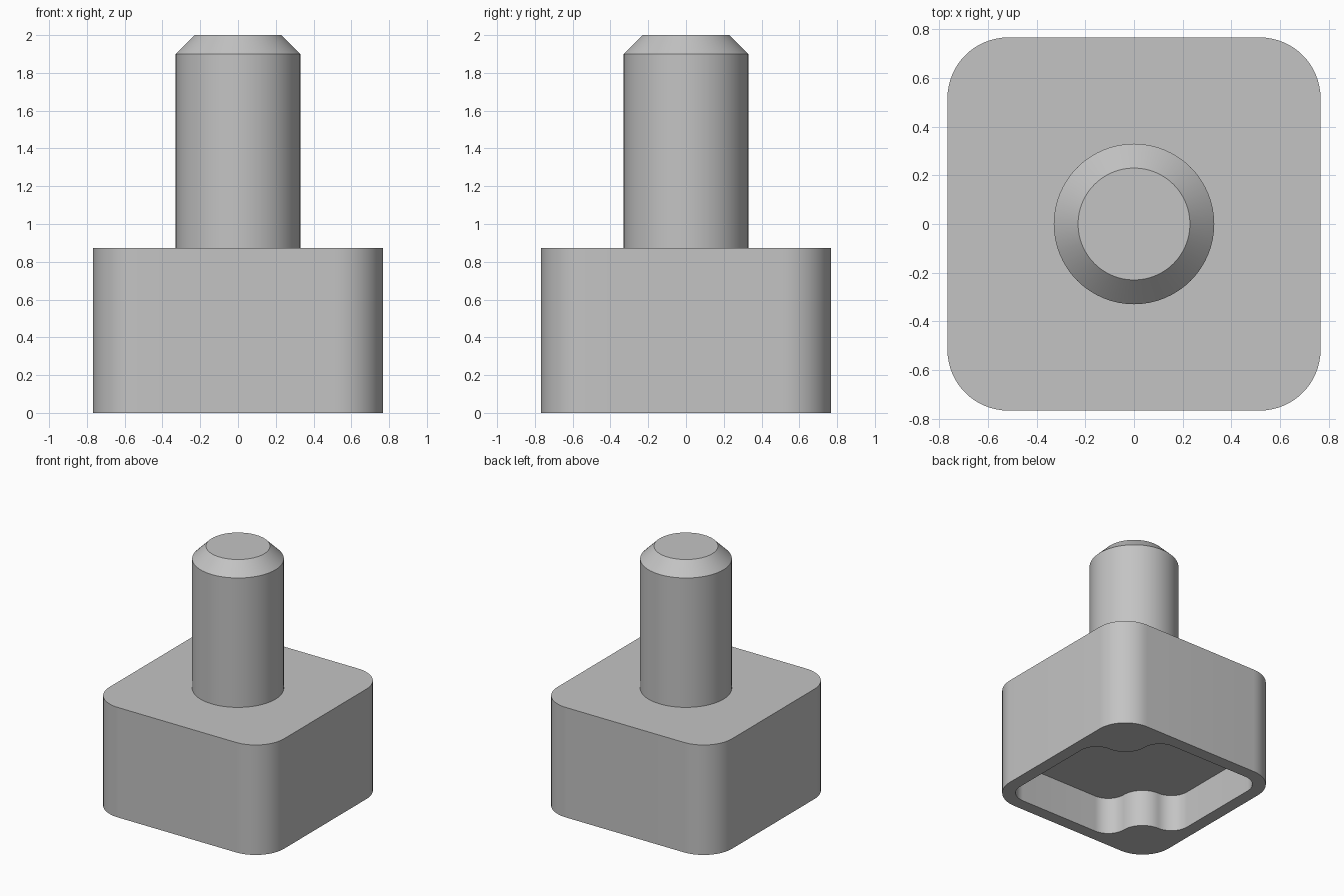
import bpy, bmesh, math
from math import cos, sin, radians

cube = bpy.data.objects.get("Cube")
if cube:
    bpy.data.objects.remove(cube, do_unlink=True)

HALF, CORNER, WALL = 0.767, 0.25, 0.1
BASE_TOP, POCKET_DEPTH = 0.873, 0.3
CENTRE = HALF - CORNER            # shared centre of corner arcs and bosses
FILLET = CORNER - WALL
BOSS = 0.183

grey = bpy.data.materials.new("plain grey")
grey.use_nodes = True
colour = (0.55, 0.55, 0.55, 1)
grey.diffuse_color = colour
grey.node_tree.nodes["Principled BSDF"].inputs["Base Color"].default_value = colour


def arc(cx, cy, r, start, end, steps=16):
    angles = [radians(start + (end - start) * i / steps) for i in range(steps + 1)]
    return [(cx + r * cos(a), cy + r * sin(a)) for a in angles]


def turned(points, quarter):
    a = radians(90 * quarter)
    return [(x * cos(a) - y * sin(a), x * sin(a) + y * cos(a)) for x, y in points]


def finish(name, bm):
    bmesh.ops.remove_doubles(bm, verts=bm.verts, dist=0.0001)
    bmesh.ops.recalc_face_normals(bm, faces=bm.faces)
    mesh = bpy.data.meshes.new(name)
    bm.to_mesh(mesh)
    bm.free()
    mesh.materials.append(grey)
    obj = bpy.data.objects.new(name, mesh)
    bpy.context.collection.objects.link(obj)
    return obj


def prism(name, outline, bottom, top):
    bm = bmesh.new()
    face = bm.faces.new([bm.verts.new((x, y, bottom)) for x, y in outline])
    grown = bmesh.ops.extrude_face_region(bm, geom=[face])["geom"]
    verts = [v for v in grown if isinstance(v, bmesh.types.BMVert)]
    bmesh.ops.translate(bm, verts=verts, vec=(0, 0, top - bottom))
    return finish(name, bm)


def smooth(obj):
    bpy.ops.object.select_all(action='DESELECT')
    obj.select_set(True)
    bpy.context.view_layer.objects.active = obj
    bpy.ops.object.shade_smooth_by_angle(angle=radians(30))


# Outlines: rounded square outside; pocket with bosses in two opposite corners
round_outer = arc(CENTRE, CENTRE, CORNER, 0, 90)
round_inner = arc(CENTRE, CENTRE, FILLET, 0, 90)
offset = CENTRE - BOSS - FILLET
boss_corner = (arc(CENTRE, offset, FILLET, 0, 90)
               + arc(CENTRE, CENTRE, BOSS, 270, 180)[1:]
               + arc(offset, CENTRE, FILLET, 0, 90)[1:])
outer = [p for q in range(4) for p in turned(round_outer, q)]
inner = [p for q in range(4)
         for p in turned(round_inner if q % 2 else boss_corner, q)]

# Base block with the pocket cut from below
base = prism("base_block", outer, 0, BASE_TOP)
cutter = prism("pocket_cutter", inner, -0.1, POCKET_DEPTH)
cutter.hide_render = True
cut = base.modifiers.new("pocket", 'BOOLEAN')
cut.operation = 'DIFFERENCE'
cut.solver = 'EXACT'
cut.object = cutter
bpy.context.view_layer.objects.active = base
bpy.ops.object.modifier_apply(modifier=cut.name)
bpy.data.objects.remove(cutter, do_unlink=True)
smooth(base)

# Chamfered stud, turned around the z axis
bm = bmesh.new()
profile = [(0, 0.85), (0.33, 0.85), (0.33, 1.9), (0.23, 2), (0, 2)]
points = [bm.verts.new((r, 0, z)) for r, z in profile]
edges = [bm.edges.new(pair) for pair in zip(points, points[1:])]
bmesh.ops.spin(bm, geom=points + edges, cent=(0, 0, 0), axis=(0, 0, 1),
               angle=math.tau, steps=64)
smooth(finish("stud", bm))
